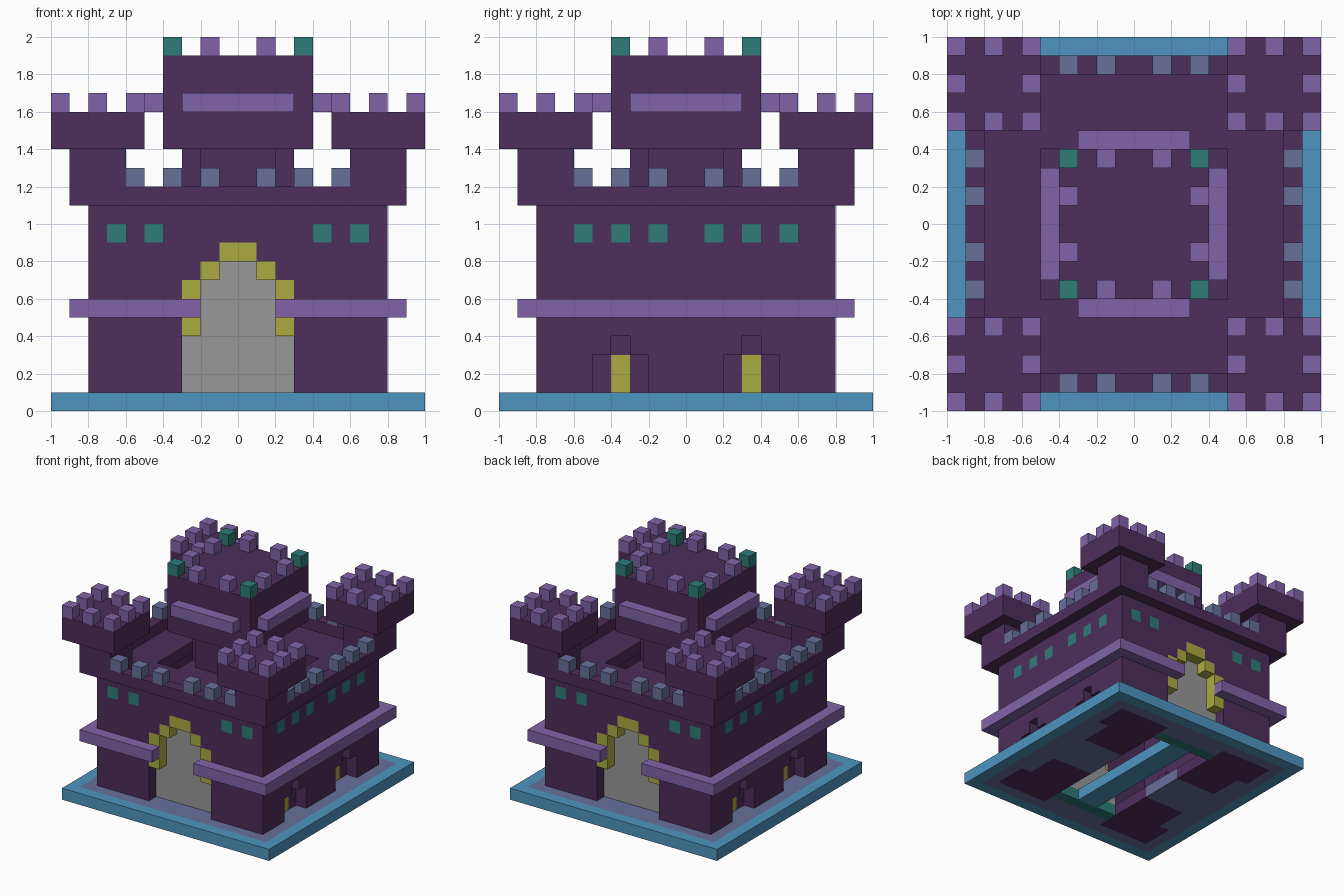
import bpy, bmesh
from mathutils import Matrix, Vector

cube = bpy.data.objects.get("Cube")
if cube:
    bpy.data.objects.remove(cube, do_unlink=True)


def material(name, hex_code):
    srgb = [int(hex_code[i:i + 2], 16) / 255 for i in (0, 2, 4)]
    lin = [c / 12.92 if c <= 0.04045 else ((c + 0.055) / 1.055) ** 2.4 for c in srgb]
    m = bpy.data.materials.new(name)
    m.use_nodes = True
    m.diffuse_color = (*lin, 1)
    bsdf = next(n for n in m.node_tree.nodes if n.type == 'BSDF_PRINCIPLED')
    bsdf.inputs["Base Color"].default_value = (*lin, 1)
    bsdf.inputs["Roughness"].default_value = 0.9
    return m


PURPLE = material("dark purple stone", "4D2E5B")
LILAC = material("lilac trim", "8064A8")
SLATE = material("slate", "68709A")
TEAL = material("teal", "2E7C78")
YELLOW = material("mustard", "ABAB42")
GREY = material("grey door", "989898")
BLUE = material("moat blue", "4E95BF")


def spans(a, b):
    """A span touching the centre becomes one; any other is mirrored."""
    return [(-b, b)] if a == 0 else [(a, b), (-b, -a)]


def build(name, mat, boxes):
    """Boxes (x0, x1, y0, y1, z0, z1) in tenths, mirrored in x and y."""
    bm = bmesh.new()
    for x0, x1, y0, y1, z0, z1 in boxes:
        for xa, xb in spans(x0, x1):
            for ya, yb in spans(y0, y1):
                centre = Vector((xa + xb, ya + yb, z0 + z1)) / 20
                size = Vector((xb - xa, yb - ya, z1 - z0)) / 10
                bmesh.ops.create_cube(bm, size=1, matrix=Matrix.Translation(centre)
                                      @ Matrix.Diagonal((*size, 1)))
    me = bpy.data.meshes.new(name)
    bm.to_mesh(me)
    bm.free()
    me.materials.append(mat)
    ob = bpy.data.objects.new(name, me)
    bpy.context.collection.objects.link(ob)
    return ob


def ring(inner, outer, z0, z1):
    """Square ring made of two pairs of bars."""
    return [(0, outer, inner, outer, z0, z1), (inner, outer, 0, inner, z0, z1)]


# Base: moat, path and floor with a central opening crossed by a walkway
build("moat", BLUE, ring(9, 10, 0, 1))
build("path", SLATE, ring(8, 9, 0, 1) + [
    (0, 3, 7, 8, 0, 1), (7, 8, 2, 5, 0, 1), (3, 8, 0, 2, 0, 1)])
build("corner_floor", PURPLE, [(3, 7, 2, 8, 0, 1), (7, 8, 5, 8, 0, 1)])
build("threshold", TEAL, [(0, 3, 6, 7, 0, 1)])
build("walkway", BLUE, [(0, 1, 0, 6, 0, 1)])

# Front and back walls around the stepped gate arch
build("gate_walls", PURPLE, [
    (3, 8, 7, 8, 1, 9), (2, 3, 7, 8, 7, 9), (1, 2, 7, 8, 8, 9),
    (0, 4, 7, 8, 9, 10), (5, 6, 7, 8, 9, 10), (7, 8, 7, 8, 9, 10),
    (0, 8, 7, 8, 10, 11)])
build("gate_arch", YELLOW, [
    (2, 3, 7, 8, 4, 7), (1, 2, 7, 8, 7, 8), (0, 1, 7, 8, 8, 9)])
build("gate_doors", GREY, [
    (0, 3, 6, 7, 1, 4), (0, 2, 6, 7, 4, 7), (0, 1, 6, 7, 7, 8)])

# Side walls with stepped alcoves
build("side_walls", PURPLE, [
    (7, 8, 0, 2, 1, 3), (7, 8, 5, 7, 1, 3),
    (7, 8, 0, 3, 3, 4), (7, 8, 4, 7, 3, 4), (7, 8, 0, 7, 4, 9),
    (7, 8, 0, 1, 9, 10), (7, 8, 2, 3, 9, 10), (7, 8, 4, 5, 9, 10),
    (7, 8, 6, 7, 9, 10), (7, 8, 0, 7, 10, 11)])
build("alcove_backs", PURPLE, [
    (6, 7, 2, 3, 1, 3), (6, 7, 4, 5, 1, 3), (6, 7, 3, 4, 3, 4)])
build("alcove_doors", YELLOW, [(6, 7, 3, 4, 1, 3)])

# Windows and the trim band around the walls
build("gate_windows", TEAL, [(x, x + 1, 7, 8, 9, 10) for x in (4, 6)])
build("side_windows", TEAL, [(7, 8, y, y + 1, 9, 10) for y in (1, 3, 5)])
build("trim_band", LILAC, [(2, 9, 8, 9, 5, 6), (8, 9, 0, 8, 5, 6)])

# Roof with two light wells, parapet and its merlons
build("roof", PURPLE, [
    (0, 7, 4, 7, 10, 11), (5, 7, 0, 4, 10, 11), (0, 3, 0, 4, 10, 11)])
build("parapet", PURPLE, ring(8, 9, 11, 12))
build("parapet_merlons", SLATE,
      [(a, a + 1, 8, 9, 12, 13) for a in (1, 3, 5)]
      + [(8, 9, a, a + 1, 12, 13) for a in (1, 3, 5)])

# Corner towers
build("tower_shafts", PURPLE, [(6, 9, 6, 9, 11, 14)])
build("tower_tops", PURPLE, [(5, 10, 5, 10, 14, 16)])
build("tower_merlons", LILAC, [
    (x, x + 1, y, y + 1, 16, 17)
    for x in (5, 7, 9) for y in (5, 7, 9) if (x, y) != (7, 7)])

# Central keep on a cross-shaped neck
build("keep_neck", PURPLE, [(0, 3, 0, 2, 11, 14), (0, 2, 2, 3, 11, 14)])
build("keep", PURPLE, [(0, 4, 0, 4, 14, 19)])
build("keep_ledges", LILAC, [(0, 3, 4, 5, 16, 17), (4, 5, 0, 3, 16, 17)])
build("keep_merlons", LILAC, [(1, 2, 3, 4, 19, 20), (3, 4, 1, 2, 19, 20)])
build("keep_corner_merlons", TEAL, [(3, 4, 3, 4, 19, 20)])
